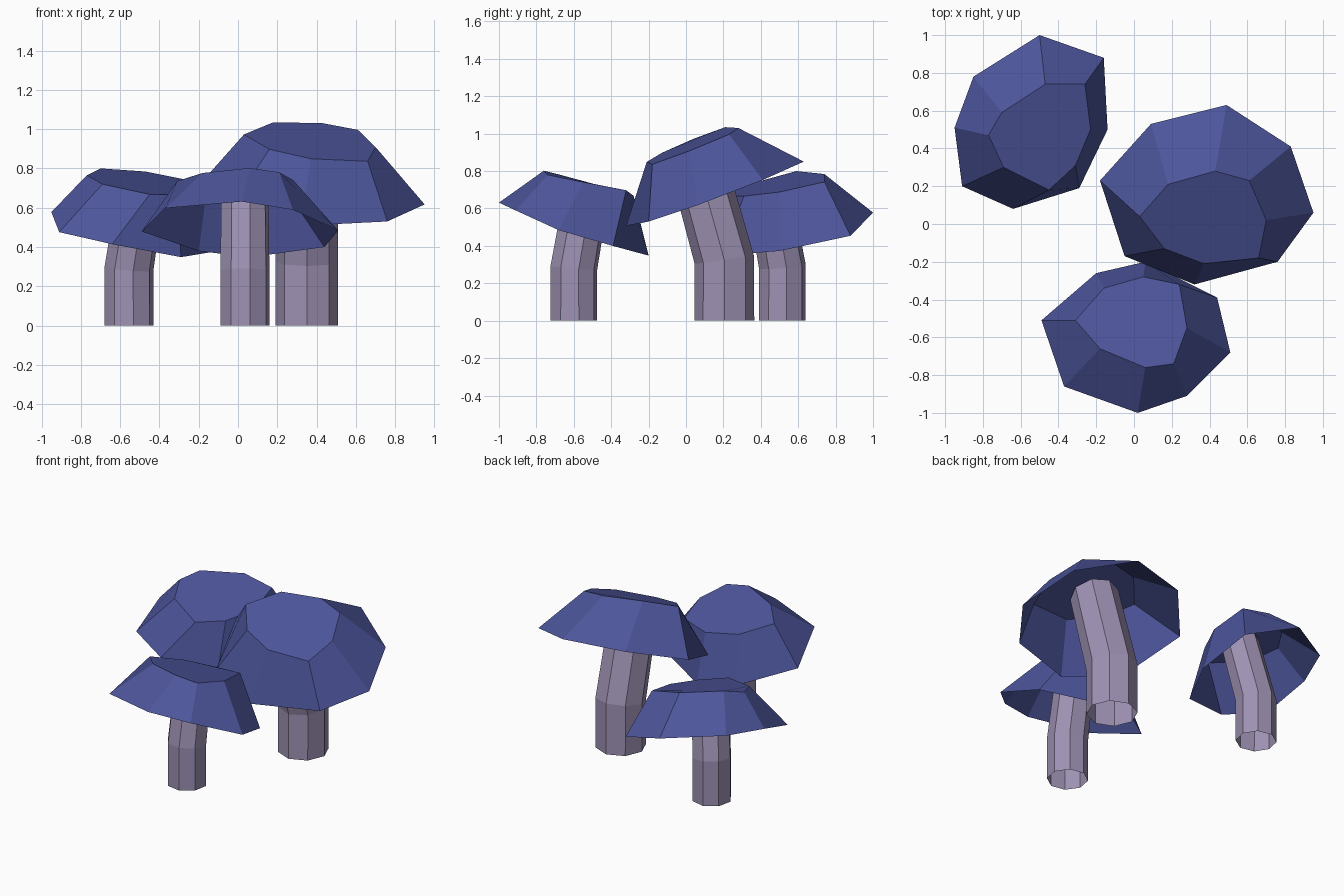
import bpy, bmesh, math
from mathutils import Vector

if "Cube" in bpy.data.objects:
    bpy.data.objects.remove(bpy.data.objects["Cube"])


def material(name, rgb):
    m = bpy.data.materials.new(name)
    m.diffuse_color = (*rgb, 1)
    m.use_nodes = True
    m.node_tree.nodes["Principled BSDF"].inputs["Base Color"].default_value = m.diffuse_color
    return m


CAP = material("cap_blue", (0.074, 0.092, 0.33))
STEM = material("stem_lilac", (0.34, 0.285, 0.45))


def finish(bm, name, mat):
    me = bpy.data.meshes.new(name)
    bm.normal_update()
    bm.to_mesh(me)
    bm.free()
    me.materials.append(mat)
    bpy.context.collection.objects.link(bpy.data.objects.new(name, me))


def bridge(bm, lower, upper):
    n = len(lower)
    for i in range(n):
        j = (i + 1) % n
        bm.faces.new((lower[i], lower[j], upper[j], upper[i]))


# Open shell: tilted irregular rim and tilted top. Planes are z = a + b*x + c*y;
# a point may carry a small extra lift as its third value.
def cap(name, rim, rim_plane, top, top_plane):
    bm = bmesh.new()
    rings = []
    for pts, (a, b, c) in ((rim, rim_plane), (top, top_plane)):
        rings.append([bm.verts.new((x, y, a + b * x + c * y + sum(lift))) for x, y, *lift in pts])
    bridge(bm, *rings)
    bm.faces.new(rings[1])
    bmesh.ops.recalc_face_normals(bm, faces=bm.faces)
    top_face = max(bm.faces, key=lambda f: len(f.verts))
    if top_face.normal.z < 0:
        bmesh.ops.reverse_faces(bm, faces=bm.faces)
    finish(bm, name, CAP)


# Bent eight-sided open tube, mitred at the kink
def stem(name, base, kink_z, tip, radius, turn=0):
    bm = bmesh.new()
    p0, p2 = Vector(base), Vector(tip)
    p1 = Vector((p0.x, p0.y, kink_z))
    up, lean = Vector((0, 0, 1)), (p2 - p1).normalized()
    rings = []
    for p, n, r in ((p0, up, radius), (p1, (up + lean).normalized(), radius),
                    (p2, lean, radius * 0.95)):
        q = up.rotation_difference(n)
        ring = []
        for i in range(8):
            a = math.radians(turn) + i * math.tau / 8
            ring.append(bm.verts.new(p + q @ Vector((r * math.cos(a), r * math.sin(a), 0))))
        rings.append(ring)
    bridge(bm, rings[0], rings[1])
    bridge(bm, rings[1], rings[2])
    finish(bm, name, STEM)


# Large mushroom on the right
cap("large_cap",
    [(-.18, .23), (.09, .53), (.49, .63), (.83, .41), (.95, .06), (.76, -.20), (.32, -.32), (-.05, -.17)],
    (.642, -.05, .37),
    [(.03, .04), (.18, .21, .01), (.43, .28), (.61, .23), (.70, .02), (.66, -.18), (.37, -.21), (.16, -.13)],
    (.96, -.084, .38))
stem("large_stem", (.35, .205, 0), .325, (.355, .04, .92), .16)

# Mushroom at the back left
cap("back_cap",
    [(-.50, 1.0, .015), (-.16, .88), (-.14, .50), (-.29, .19), (-.64, .08), (-.91, .20, -.03), (-.95, .51), (-.85, .78)],
    (.238, -.25, .20),
    [(-.47, .74), (-.26, .74), (-.23, .50), (-.31, .31), (-.45, .18), (-.69, .30, -.02), (-.77, .47, -.025), (-.70, .59)],
    (.542, -.20, .20))
stem("back_stem", (-.555, .515, 0), .29, (-.49, .44, .71), .127, 10)

# Mushroom at the front
cap("front_cap",
    [(-.49, -.51), (-.20, -.26), (.06, -.20), (.44, -.39), (.51, -.68, -.015), (.28, -.91), (.02, -1.0), (-.37, -.86)],
    (.28, -.04, -.352),
    [(-.31, -.51), (-.16, -.34), (.05, -.28), (.24, -.32, .02), (.28, -.55), (.21, -.74, -.015), (.06, -.76), (-.18, -.66)],
    (.59, -.01, -.28))
stem("front_stem", (.035, -.60, 0), .28, (.035, -.525, .71), .128, 12)
